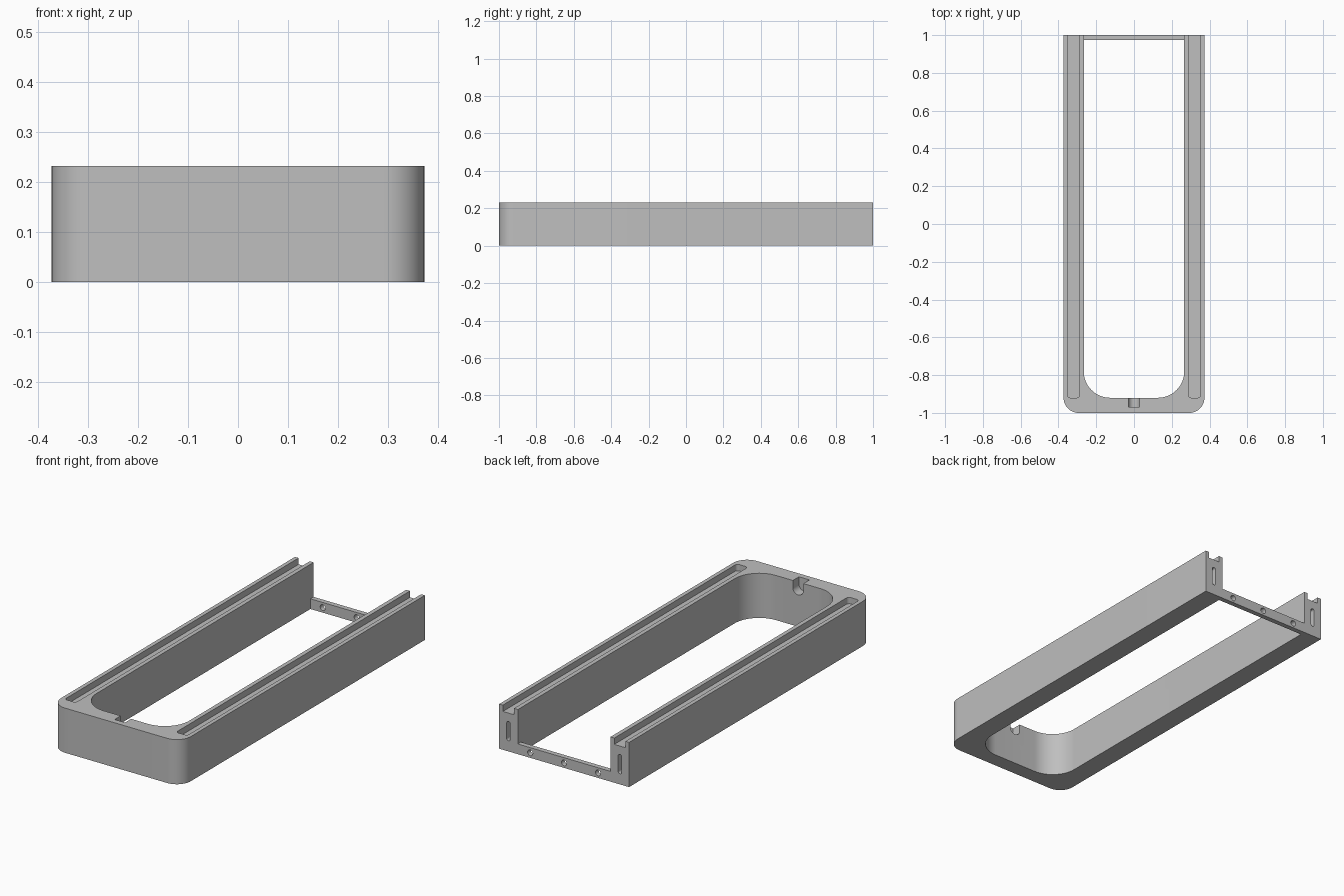
import bpy, bmesh, math
from mathutils import Vector

if "Cube" in bpy.data.objects:
    bpy.data.objects.remove(bpy.data.objects["Cube"], do_unlink=True)

grey = bpy.data.materials.new("plain grey")
grey.use_nodes = True
grey.diffuse_color = (0.52, 0.52, 0.52, 1)
grey.node_tree.nodes["Principled BSDF"].inputs["Base Color"].default_value = (0.52, 0.52, 0.52, 1)


def outline(x0, x1, y0, y1, low_r=0, high_r=0, steps=16):
    """Rectangle outline with rounded lower and upper corners."""
    points = []
    corners = [(x0, y0, 1, 1, low_r, 180), (x1, y0, -1, 1, low_r, 270),
               (x1, y1, -1, -1, high_r, 0), (x0, y1, 1, -1, high_r, 90)]
    for x, y, sx, sy, r, start in corners:
        if r == 0:
            points.append((x, y))
            continue
        for i in range(steps + 1):
            a = math.radians(start + 90 * i / steps)
            points.append((x + sx * r + r * math.cos(a), y + sy * r + r * math.sin(a)))
    return points


def prism(name, points, start, end, upright=True):
    """Extrude an outline along z (upright) or along y."""
    bm = bmesh.new()
    verts = [bm.verts.new((u, v, start) if upright else (u, start, v)) for u, v in points]
    face = bm.faces.new(verts)
    made = bmesh.ops.extrude_face_region(bm, geom=[face])["geom"]
    shift = Vector((0, 0, end - start)) if upright else Vector((0, end - start, 0))
    bmesh.ops.translate(bm, vec=shift, verts=[g for g in made if isinstance(g, bmesh.types.BMVert)])
    bmesh.ops.remove_doubles(bm, verts=bm.verts, dist=1e-5)
    bmesh.ops.recalc_face_normals(bm, faces=bm.faces)
    mesh = bpy.data.meshes.new(name)
    bm.to_mesh(mesh)
    bm.free()
    mesh.materials.append(grey)
    obj = bpy.data.objects.new(name, mesh)
    bpy.context.scene.collection.objects.link(obj)
    return obj


HEIGHT = 0.232
INNER = 0.266

# Solid block with rounded front corners
frame = prism("frame", outline(-0.373, 0.373, -1, 1, 0.08), 0, HEIGHT)

# Central opening, and the low back crossbar
cutters = [
    prism("opening", outline(-INNER, INNER, -0.92, 0.974, 0.14), -0.1, 0.4),
    prism("back_gap", outline(-INNER, INNER, 0.053, 0.4), 0.9, 1.1, False),
    # U-shaped pocket in the inner front wall
    prism("front_pocket", outline(-0.03, 0.03, 0.165, 0.3, 0.0299), -0.97, -0.85, False),
]

# Long top grooves and narrow slots in the rail ends
for side in (-1, 1):
    x = side * 0.32
    cutters.append(prism("top_groove", outline(x - 0.032, x + 0.032, -0.92, 1.1, 0.015),
                         HEIGHT - 0.033, 0.4))
    cutters.append(prism("end_slot", outline(x - 0.01, x + 0.01, 0.055, 0.155, 0.0099, 0.0099),
                         0.93, 1.1, False))

# Three screw holes through the crossbar
for x in (-0.195, 0, 0.195):
    r = 0.015
    ring = [(x + r * math.cos(math.tau * i / 32), 0.026 + r * math.sin(math.tau * i / 32))
            for i in range(32)]
    cutters.append(prism("screw_hole", ring, 0.95, 1.1, False))

for cutter in cutters:
    cutter.hide_render = True
    mod = frame.modifiers.new(cutter.name, "BOOLEAN")
    mod.operation = "DIFFERENCE"
    mod.solver = "EXACT"
    mod.object = cutter

# Bake the cuts and drop the cutters
bpy.context.view_layer.update()
graph = bpy.context.evaluated_depsgraph_get()
baked = bpy.data.meshes.new_from_object(frame.evaluated_get(graph))
frame.modifiers.clear()
frame.data = baked
for cutter in cutters:
    bpy.data.objects.remove(cutter, do_unlink=True)

# Smooth the rounded corners, keep edges sharp
bpy.ops.object.select_all(action="DESELECT")
frame.select_set(True)
bpy.context.view_layer.objects.active = frame
bpy.ops.object.shade_smooth_by_angle(angle=math.radians(30))
